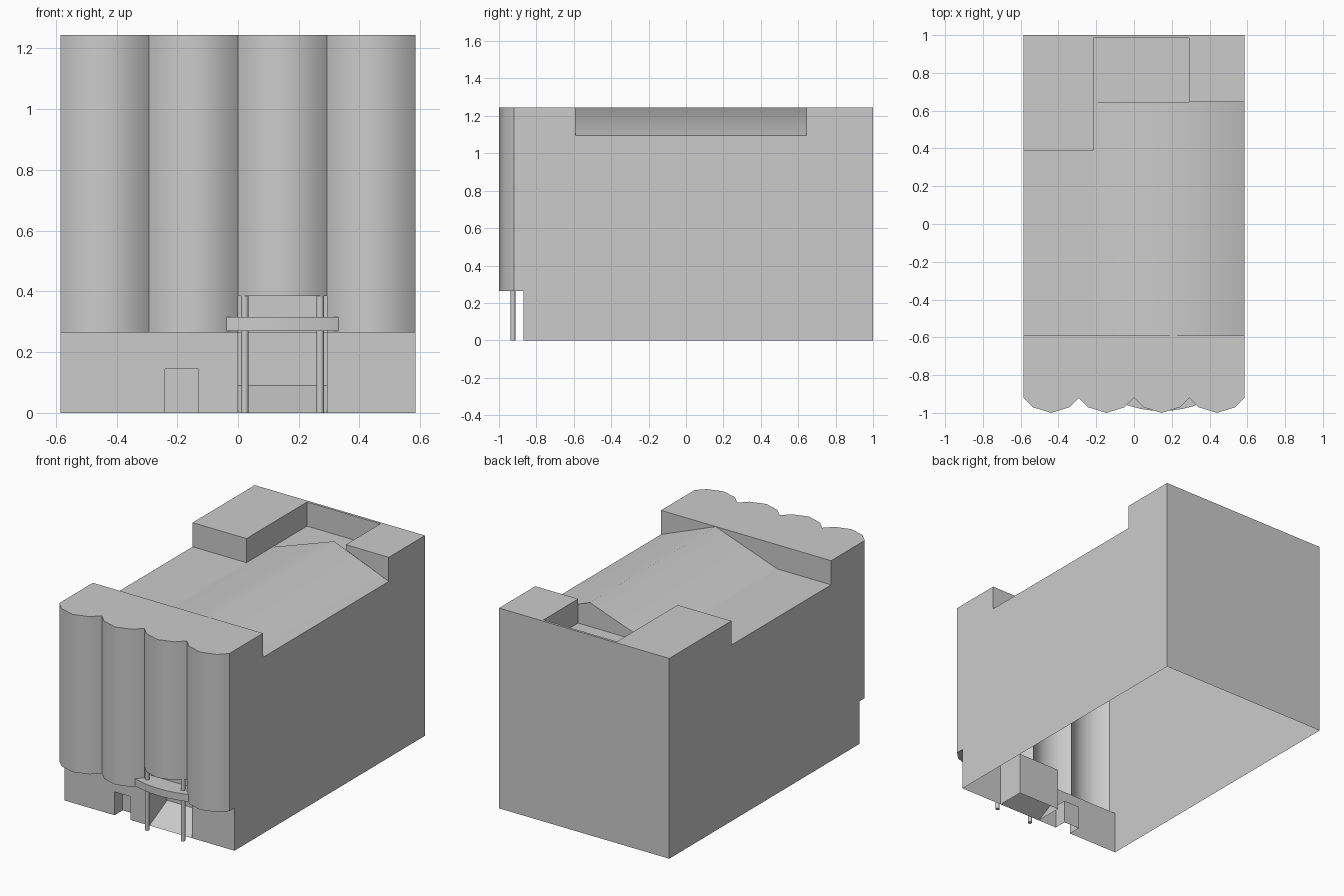
import bpy, bmesh, math
from mathutils import Vector

if "Cube" in bpy.data.objects:
    bpy.data.objects.remove(bpy.data.objects["Cube"])

X, YB, BW = 0.585, -0.87, 0.2925          # half width, base wall y, bay width
TOP, ROOF, BASE, SOFFIT = 1.245, 1.095, 0.265, 0.385
SLAB, LEFT, RIGHT, PAR = -0.59, 0.39, 0.645, 0.985   # roof step positions in y
XL, XR, RIDGE = -0.215, 0.29, 0.21
RZ = TOP - (TOP - ROOF) * (XR - RIDGE) / (X - RIDGE)  # roof height at XR


class Shell:
    """Collects faces and turns them into an object."""
    def __init__(self):
        self.bm = bmesh.new()

    def face(self, pts, n):
        f = self.bm.faces.new([self.bm.verts.new(p) for p in pts])
        f.normal_update()
        if f.normal.dot(Vector(n)) < 0:
            f.normal_flip()

    def flat_x(self, x, yz, n):
        self.face([(x, y, z) for y, z in yz], (n, 0, 0))

    def flat_y(self, y, xz, n):
        self.face([(x, y, z) for x, z in xz], (0, n, 0))

    def flat_z(self, z, xy, n):
        self.face([(x, y, z) for x, y in xy], (0, 0, n))

    def finish(self, name):
        bmesh.ops.remove_doubles(self.bm, verts=self.bm.verts[:], dist=1e-4)
        me = bpy.data.meshes.new(name)
        self.bm.to_mesh(me)
        self.bm.free()
        ob = bpy.data.objects.new(name, me)
        bpy.context.collection.objects.link(ob)
        bpy.ops.object.select_all(action='DESELECT')
        bpy.context.view_layer.objects.active = ob
        ob.select_set(True)
        bpy.ops.object.shade_smooth_by_angle(angle=math.radians(45))
        return ob


def rect(a0, a1, b0, b1):
    return [(a0, b0), (a1, b0), (a1, b1), (a0, b1)]


def bay(i):
    x0 = -X + i * BW
    return [(x0 + u * BW, y) for u, y in
            ((0, -0.92), (0.17, -0.97), (0.5, -1), (0.83, -0.97), (1, -0.92))]


# side and back walls, open underneath
s = Shell()
for side, step in ((-1, LEFT), (1, RIGHT)):
    s.flat_x(side * X, [(YB, 0), (1, 0), (1, TOP), (step, TOP), (step, ROOF), (SLAB, ROOF),
                        (SLAB, TOP), (-0.92, TOP), (-0.92, BASE), (YB, BASE)], side)
s.flat_y(1, rect(-X, X, 0, TOP), 1)
# base front wall around the door and entry openings
s.flat_y(YB, [(-X, 0), (-0.24, 0), (-0.24, 0.145), (-0.13, 0.145), (-0.13, 0), (0, 0),
              (0, BASE), (0, BASE), (-X, BASE)][:7] + [(-X, BASE)], -1)
s.flat_y(YB, rect(BW, X, 0, BASE), -1)
s.finish("outer_walls")

# recesses for the door and the entry
for name, x0, x1, h, yb in (("door_recess", -0.24, -0.13, 0.145, -0.79),
                            ("entry_recess", 0, BW, BASE, -0.695)):
    s = Shell()
    s.flat_x(x0, rect(YB, yb, 0, h), 1)
    s.flat_x(x1, rect(YB, yb, 0, h), -1)
    s.flat_y(yb, rect(x0, x1, 0, h), -1)
    s.flat_z(h, rect(x0, x1, YB, yb), -1)
    s.finish(name)

# sloping entry ramp
s = Shell()
s.face([(0, YB, 0), (BW, YB, 0), (BW, -0.695, 0.09), (0, -0.695, 0.09)], (0, -1, 1))
s.finish("entry_ramp")

# rounded front bays, the third one raised over the entry
s = Shell()
outline = []
for i in range(4):
    pts = bay(i)
    z0 = SOFFIT if i == 2 else BASE
    for (xa, ya), (xb, yb) in zip(pts, pts[1:]):
        s.face([(xa, ya, z0), (xb, yb, z0), (xb, yb, TOP), (xa, ya, TOP)], (0, -1, 0))
    s.flat_z(z0, pts + [(pts[-1][0], YB), (pts[0][0], YB)], -1)
    outline += pts if i == 0 else pts[1:]
s.flat_x(0, rect(-0.92, YB, BASE, SOFFIT), 1)
s.flat_x(BW, rect(-0.92, YB, BASE, SOFFIT), -1)
s.flat_y(YB, rect(0, BW, BASE, SOFFIT), -1)
s.flat_z(TOP, outline + [(X, SLAB), (-X, SLAB)], 1)
s.flat_y(SLAB, [(-X, ROOF), (XL, ROOF), (RIDGE, TOP - 0.001), (X, ROOF), (X, TOP), (-X, TOP)], 1)
s.finish("front_bays")

# lopsided pitched roof and its end wall
s = Shell()
s.flat_z(ROOF, rect(-X, XL, SLAB, LEFT), 1)
for (xa, za), (xb, zb) in (((XL, ROOF), (RIDGE, TOP - 0.001)), ((RIDGE, TOP - 0.001), (X, ROOF))):
    s.face([(xa, SLAB, za), (xb, SLAB, zb), (xb, RIGHT, zb), (xa, RIGHT, za)], (0, 0, 1))
s.flat_y(RIGHT, [(XL, ROOF), (XR, ROOF), (XR, RZ), (RIDGE, TOP - 0.001)], 1)
s.finish("pitched_roof")

# raised roof blocks, sunken court and thin rear parapet
s = Shell()
s.flat_z(TOP, rect(-X, XL, LEFT, 1), 1)
s.flat_y(LEFT, rect(-X, XL, ROOF, TOP), -1)
s.flat_x(XL, rect(LEFT, PAR, ROOF, TOP), 1)
s.flat_z(TOP, rect(XR, X, RIGHT, 1), 1)
s.flat_y(RIGHT, [(XR, RZ), (X, ROOF), (X, TOP), (XR, TOP)], -1)
s.flat_x(XR, rect(RIGHT, PAR, ROOF, TOP), -1)
s.flat_z(ROOF, rect(XL, XR, RIGHT, PAR), 1)
s.flat_y(PAR, rect(XL, XR, ROOF, TOP), -1)
s.flat_z(TOP, rect(XL, XR, PAR, 1), 1)
s.finish("roof_blocks")

# curved entry canopy
s = Shell()
arc = [(BW / 2 + 0.275 * t, -0.99 + 0.07 * t * t) for t in [k / 5 - 1 for k in range(11)]]
for (xa, ya), (xb, yb) in zip(arc, arc[1:]):
    s.face([(xa, ya, 0.27), (xb, yb, 0.27), (xb, yb, 0.315), (xa, ya, 0.315)], (0, -1, 0))
for z, n in ((0.27, -1), (0.315, 1)):
    s.flat_z(z, arc + [(arc[-1][0], YB), (arc[0][0], YB)], n)
s.finish("entry_canopy")

# slim entry columns
for side in (-1, 1):
    bpy.ops.mesh.primitive_cylinder_add(vertices=12, radius=0.0125, depth=SOFFIT,
                                        location=(BW / 2 + side * 0.124, -0.925, SOFFIT / 2))
    bpy.context.object.name = "entry_column"
    bpy.ops.object.shade_smooth_by_angle(angle=math.radians(45))
